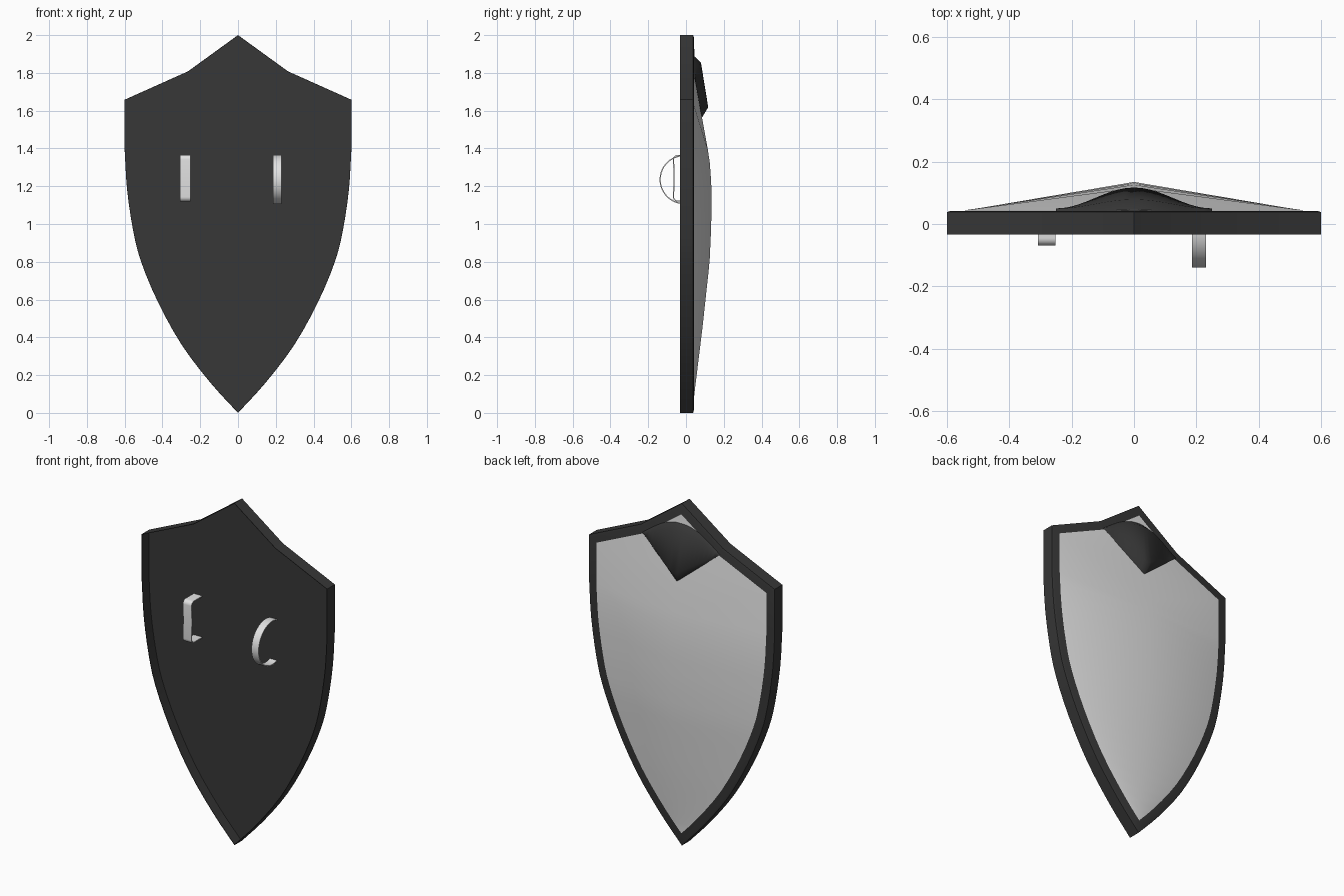
import bpy, bmesh, math
from mathutils import Vector

if "Cube" in bpy.data.objects:
    bpy.data.objects.remove(bpy.data.objects["Cube"])


def material(name, rgb):
    mat = bpy.data.materials.new(name)
    mat.use_nodes = True
    mat.diffuse_color = (*rgb, 1)
    mat.node_tree.nodes["Principled BSDF"].inputs["Base Color"].default_value = (*rgb, 1)
    return mat


dark = material("dark_iron", (0.038, 0.038, 0.038))
light = material("pale_steel", (0.76, 0.76, 0.76))


def finish(name, bm, mat, angle=30):
    bmesh.ops.recalc_face_normals(bm, faces=bm.faces)
    mesh = bpy.data.meshes.new(name)
    bm.to_mesh(mesh)
    bm.free()
    mesh.materials.append(mat)
    obj = bpy.data.objects.new(name, mesh)
    bpy.context.collection.objects.link(obj)
    bpy.ops.object.select_all(action="DESELECT")
    obj.select_set(True)
    bpy.context.view_layer.objects.active = obj
    bpy.ops.object.shade_smooth_by_angle(angle=math.radians(angle))


def smooth_path(points, n):
    """Catmull-Rom curve through the points, n steps per span."""
    pts = [Vector(p) for p in points]
    pts = [2 * pts[0] - pts[1]] + pts + [2 * pts[-1] - pts[-2]]
    out = []
    for a, b, c, d in zip(pts, pts[1:], pts[2:], pts[3:]):
        for k in range(n):
            t = k / n
            p = b + 0.5 * t * (c - a + t * (2 * a - 5 * b + 4 * c - d + t * (3 * (b - c) + d - a)))
            out.append((p.x, p.y))
    return out + [tuple(pts[-2])]


def inset(loop, d):
    """Offset a clockwise outline inward by d with mitred corners."""
    out = []
    for i, p in enumerate(loop):
        a, b, c = Vector(loop[i - 1]), Vector(p), Vector(loop[(i + 1) % len(loop)])
        e, f = (b - a).normalized(), (c - b).normalized()
        n, m = Vector((e.y, -e.x)), Vector((f.y, -f.x))
        q = b + (n + m) * d / (1 + n.dot(m))
        out.append((q.x, q.y))
    return out


# Outline: straight peaked top, curved sides meeting in a point
half = [(0, 2), (0.265, 1.808), (0.6, 1.658)]
half += smooth_path([(0.6, 1.39), (0.587, 1.18), (0.555, 0.965), (0.513, 0.8),
                     (0.423, 0.585), (0.296, 0.357), (0.143, 0.156), (0, 0)], 3)
outline = half + [(-x, z) for x, z in half[-2:0:-1]]

# Board: dark tray with a thin wall around the hollow strap side
bm = bmesh.new()
wall = inset(outline, 0.003)
rings = [(wall, 0.03), (wall, -0.033), (outline, -0.033), (outline, 0.038),
         (inset(outline, 0.012), 0.042)]
rows = [[bm.verts.new((x, y, z)) for x, z in loop] for loop, y in rings]
for r, s in zip(rows, rows[1:]):
    for i in range(len(r)):
        j = (i + 1) % len(r)
        bm.faces.new((r[i], r[j], s[j], s[i]))
bm.faces.new(rows[0])
bm.faces.new(rows[-1])
finish("board", bm, dark, 50)


# Panel: raised steel face, straight slopes from a curved centre ridge
BASE = 0.043


def ridge_depth(z):
    keys = [(0.09, BASE), (0.45, 0.087), (0.8, 0.125), (1.0, 0.134), (1.2, 0.135),
            (1.35, 0.124), (1.58, 0.08), (1.75, 0.055), (1.9, BASE)]
    for (a, p), (b, q) in zip(keys, keys[1:]):
        if z <= b:
            return p + (q - p) * max(0, z - a) / (b - a)
    return BASE


edge = inset(outline, 0.05)[:len(half)]
bm = bmesh.new()
for side in (1, -1):
    outer = [bm.verts.new((side * x, BASE, z)) for x, z in edge]
    inner = [bm.verts.new((0, ridge_depth(z), z)) for x, z in edge]
    for i in range(len(edge) - 1):
        bm.faces.new((outer[i], outer[i + 1], inner[i + 1], inner[i]))
bmesh.ops.remove_doubles(bm, verts=bm.verts, dist=0.002)
finish("panel", bm, light, 40)

# Crest: dark rounded plate at the top, pointed below
bm = bmesh.new()
steps = 10
grid = []
for i in range(-steps, steps + 1):
    t = i / steps
    bell = 0.5 + 0.5 * math.cos(math.pi * t)
    arch = math.cos(math.pi * t / 2)
    point = 1 - abs(t)
    top = 1.768 + 0.124 * arch
    low = 1.768 - 0.206 * point
    profile = [(0.04, top), (0.05 + 0.029 * bell, top - 0.037 * arch),
               (0.05 + 0.067 * bell, low + 0.055 * point), (0.046 + 0.038 * point, low)]
    grid.append([bm.verts.new((0.25 * t, y, z)) for y, z in profile])
for a, b in zip(grid, grid[1:]):
    for k in range(3):
        bm.faces.new((a[k], a[k + 1], b[k + 1], b[k]))
bmesh.ops.remove_doubles(bm, verts=bm.verts, dist=0.0005)
finish("crest", bm, dark, 100)


# Straps: thin bent bands standing off the hollow side
def strap(name, path, x, width):
    bm = bmesh.new()
    pts = [Vector(p) for p in path]
    rows = []
    for i, p in enumerate(pts):
        d = (pts[min(i + 1, len(pts) - 1)] - pts[max(i - 1, 0)]).normalized()
        n = Vector((-d.y, d.x)) * 0.003
        rows.append([bm.verts.new((x + s * width / 2, q.x, q.y))
                     for s, q in ((-1, p - n), (1, p - n), (1, p + n), (-1, p + n))])
    for a, b in zip(rows, rows[1:]):
        for k in range(4):
            j = (k + 1) % 4
            bm.faces.new((a[k], a[j], b[j], b[k]))
    bm.faces.new(rows[0])
    bm.faces.new(rows[-1])
    finish(name, bm, light, 40)


def arc(cy, cz, r, start, end, n):
    angles = [math.radians(start + (end - start) * i / n) for i in range(n + 1)]
    return [(cy + r * math.cos(a), cz + r * math.sin(a)) for a in angles]


strap("arm_strap", arc(-0.01, 1.235, 0.127, 70, 290, 28), 0.208, 0.045)
flat = [(0.032, 1.363)] + arc(-0.045, 1.342, 0.021, 90, 180, 5)
flat += [(-0.063, 1.25)] + arc(-0.045, 1.143, 0.021, 180, 270, 5) + [(0.032, 1.122)]
strap("hand_strap", flat, -0.28, 0.055)
